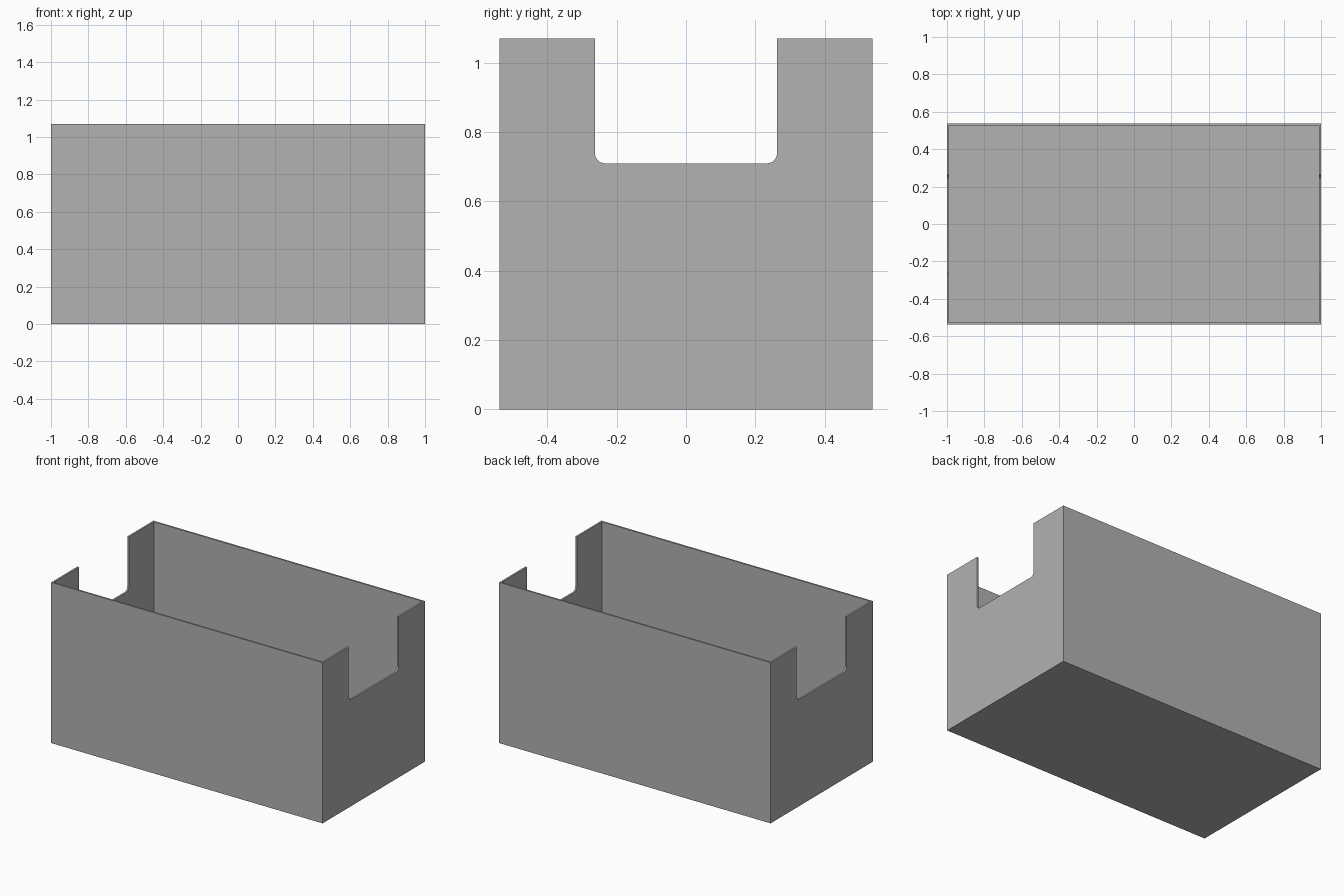
import bpy, bmesh, math

if "Cube" in bpy.data.objects:
    bpy.data.objects.remove(bpy.data.objects["Cube"])

LENGTH, DEPTH, HEIGHT = 2.0, 1.076, 1.07
WALL = 0.012
NOTCH_HALF, NOTCH_BOTTOM, NOTCH_RADIUS = 0.263, 0.71, 0.03

grey = bpy.data.materials.new("grey")
grey.diffuse_color = (0.445, 0.445, 0.445, 1)
grey.use_nodes = True
grey.node_tree.nodes["Principled BSDF"].inputs["Base Color"].default_value = grey.diffuse_color


def extrude_x(name, profile, half_x):
    """Solid made by extruding a (y, z) profile along x, centred."""
    bm = bmesh.new()
    face = bm.faces.new([bm.verts.new((-half_x, y, z)) for y, z in profile])
    new = bmesh.ops.extrude_face_region(bm, geom=[face])["geom"]
    verts = [v for v in new if isinstance(v, bmesh.types.BMVert)]
    bmesh.ops.translate(bm, verts=verts, vec=(2 * half_x, 0, 0))
    bmesh.ops.recalc_face_normals(bm, faces=bm.faces)
    mesh = bpy.data.meshes.new(name)
    bm.to_mesh(mesh)
    bm.free()
    mesh.materials.append(grey)
    obj = bpy.data.objects.new(name, mesh)
    bpy.context.collection.objects.link(obj)
    return obj


def rect(half_y, z0, z1):
    return [(-half_y, z0), (half_y, z0), (half_y, z1), (-half_y, z1)]


# Open bin: outer block, hollowed below
bin_body = extrude_x("open_bin", rect(DEPTH / 2, 0, HEIGHT), LENGTH / 2)
cavity = extrude_x("cavity_cutter", rect(DEPTH / 2 - WALL, WALL, HEIGHT + 0.2),
                   LENGTH / 2 - WALL)

# Handle notch through both ends, with rounded lower corners
right = []
for i in range(9):
    a = -math.pi / 2 + i * math.pi / 16
    right.append((NOTCH_HALF - NOTCH_RADIUS + NOTCH_RADIUS * math.cos(a),
                  NOTCH_BOTTOM + NOTCH_RADIUS + NOTCH_RADIUS * math.sin(a)))
right.append((NOTCH_HALF, HEIGHT + 0.2))
notch = extrude_x("notch_cutter", right + [(-y, z) for y, z in reversed(right)],
                  LENGTH / 2 + 0.2)

# Apply the cuts and remove the cutters
bpy.context.view_layer.objects.active = bin_body
for cutter in (cavity, notch):
    cut = bin_body.modifiers.new(cutter.name, 'BOOLEAN')
    cut.operation = 'DIFFERENCE'
    cut.solver = 'EXACT'
    cut.object = cutter
    bpy.ops.object.modifier_apply(modifier=cut.name)
    bpy.data.objects.remove(cutter)

# Smooth the notch curves, keep all real corners sharp
bin_body.select_set(True)
bpy.ops.object.shade_smooth_by_angle(angle=math.radians(30))
